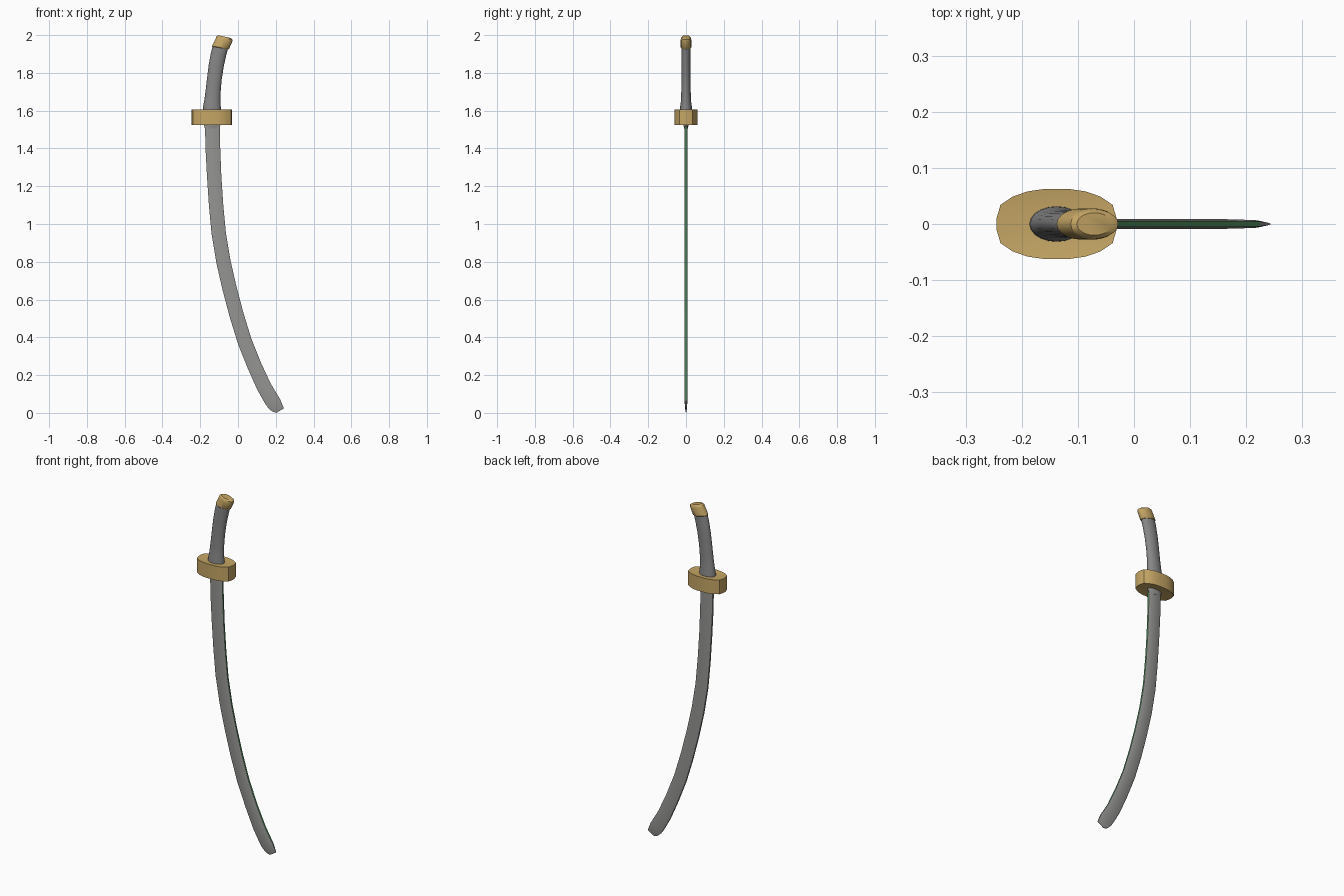
import bpy, bmesh, math
from mathutils import Vector

if "Cube" in bpy.data.objects:
    bpy.data.objects.remove(bpy.data.objects["Cube"])


def material(name, rgb):
    m = bpy.data.materials.new(name)
    m.diffuse_color = (*rgb, 1)
    m.use_nodes = True
    m.node_tree.nodes["Principled BSDF"].inputs["Base Color"].default_value = m.diffuse_color
    return m


STEEL = material("steel grey", (0.30, 0.30, 0.29))
GRIP = material("grip grey", (0.24, 0.24, 0.24))
GOLD = material("brass gold", (0.56, 0.38, 0.13))
GREEN = material("edge green", (0.10, 0.32, 0.13))


def finish(bm, name, mats, angle):
    bmesh.ops.recalc_face_normals(bm, faces=bm.faces)
    me = bpy.data.meshes.new(name)
    bm.to_mesh(me)
    bm.free()
    for m in mats:
        me.materials.append(m)
    ob = bpy.data.objects.new(name, me)
    bpy.context.collection.objects.link(ob)
    bpy.ops.object.select_all(action='DESELECT')
    ob.select_set(True)
    bpy.context.view_layer.objects.active = ob
    bpy.ops.object.shade_smooth_by_angle(angle=math.radians(angle))
    return ob


def loft(rows, section):
    """rows: (left xz, right xz, half depth); section: points in -1..1."""
    bm = bmesh.new()
    rings = []
    for l, r, d in rows:
        c, h = (Vector(l) + Vector(r)) / 2, (Vector(r) - Vector(l)) / 2
        rings.append([bm.verts.new((c.x + h.x * u, v * d, c.y + h.y * u)) for u, v in section])
    n = len(section)
    for a, b in zip(rings, rings[1:]):
        for i in range(n):
            bm.faces.new((a[i], a[(i + 1) % n], b[(i + 1) % n], b[i]))
    bm.faces.new(rings[0])
    bm.faces.new(rings[-1])
    return bm


def sweep_rows(path):
    """path: (x, z, half width, half depth) running downwards."""
    rows = []
    for i, (x, z, w, d) in enumerate(path):
        a, b = path[max(i - 1, 0)], path[min(i + 1, len(path) - 1)]
        t = (Vector(a[:2]) - Vector(b[:2])).normalized()
        side = Vector((t.y, -t.x)) * w
        c = Vector((x, z))
        rows.append((c - side, c + side, d))
    return rows


OVAL = [(math.cos(k * math.tau / 20), math.sin(k * math.tau / 20)) for k in range(20)]
BLADE = [(1, -.6), (1, .6), (.8, 1), (-.8, 1), (-1, .6), (-1, -.6), (-.8, -1), (.8, -1)]

# curved blade with rounded, thinned tip
T = 0.0085
rows = sweep_rows([(-.136, 1.54, .039, T), (-.133, 1.4, .039, T), (-.126, 1.25, .038, T),
                   (-.116, 1.1, .038, T), (-.102, .95, .038, T), (-.077, .8, .038, T),
                   (-.045, .66, .038, T), (-.008, .52, .038, T), (.035, .38, .038, T),
                   (.087, .25, .038, T), (.137, .14, .039, T)])
rows += [((.143, .05), (.224, .07), .007), ((.16, .026), (.234, .046), .005),
         ((.18, .008), (.241, .03), .003), ((.203, .0), (.243, .024), .001)]
bm = loft(rows, BLADE)
bm.normal_update()
bmesh.ops.recalc_face_normals(bm, faces=bm.faces)
for f in bm.faces:  # tinted narrow edge strip
    if f.normal.x > 0.8 and f.calc_center_median().z > 0.1:
        f.material_index = 1
finish(bm, "blade", [STEEL, GREEN], 30)

# collar under the guard
finish(loft([((-.183, 1.55), (-.09, 1.55), .018), ((-.181, 1.527), (-.093, 1.527), .014),
             ((-.175, 1.505), (-.097, 1.505), .010)], OVAL), "blade_collar", [STEEL], 40)

# curved grip, flared at the guard
finish(loft(sweep_rows([(-.091, 1.945, .041, .025), (-.103, 1.90, .041, .025),
                        (-.115, 1.84, .040, .024), (-.125, 1.77, .039, .024),
                        (-.132, 1.70, .040, .025), (-.136, 1.65, .043, .027),
                        (-.138, 1.62, .047, .031), (-.138, 1.59, .049, .032)]), OVAL),
       "grip", [GRIP], 40)

# pommel cap
finish(loft([((-.102, 1.999), (-.040, 1.985), .020), ((-.113, 1.994), (-.028, 1.976), .026),
             ((-.117, 1.985), (-.030, 1.966), .028), ((-.138, 1.942), (-.047, 1.928), .028),
             ((-.134, 1.938), (-.051, 1.925), .025)], OVAL), "pommel_cap", [GOLD], 35)

# guard: squarish oval plate with slightly dished faces
half = [(.107, .01), (.100, .034), (.078, .049), (.052, .058), (.025, .062)]
quarter = half + [(-x, y) for x, y in reversed(half)]
outline = quarter + [(-x, -y) for x, y in quarter]
bm = bmesh.new()
cx = -.138
top, low = [[bm.verts.new((cx + x, y, z)) for x, y in outline] for z in (1.607, 1.525)]
n = len(outline)
ct, cl = bm.verts.new((cx, 0, 1.598)), bm.verts.new((cx, 0, 1.536))
for i in range(n):
    j = (i + 1) % n
    bm.faces.new((top[i], top[j], low[j], low[i]))
    bm.faces.new((ct, top[i], top[j]))
    bm.faces.new((cl, low[j], low[i]))
finish(bm, "guard", [GOLD], 20)
